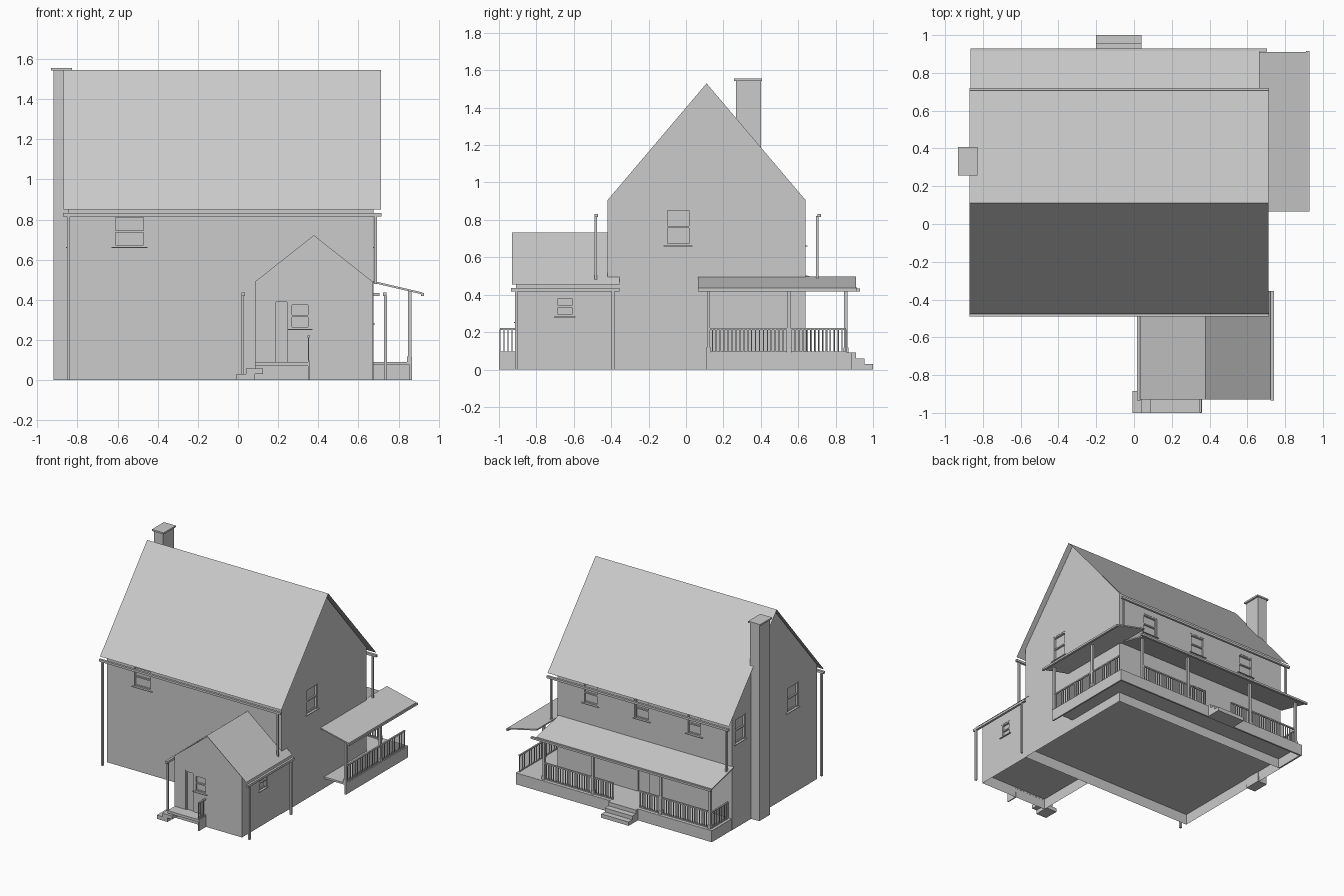
import bpy
import bmesh
from mathutils import Vector

cube = bpy.data.objects.get("Cube")
if cube:
    bpy.data.objects.remove(cube, do_unlink=True)

# One plain grey for the whole house
grey = bpy.data.materials.new("plain_grey")
grey.use_nodes = True
grey.diffuse_color = (0.6, 0.6, 0.6, 1)
grey.node_tree.nodes["Principled BSDF"].inputs["Base Color"].default_value = grey.diffuse_color


def point(p, axis, u):
    return (u, p[0], p[1]) if axis == "x" else (p[0], u, p[1])


def finish(name, bm):
    mesh = bpy.data.meshes.new(name)
    bm.to_mesh(mesh)
    bm.free()
    mesh.materials.append(grey)
    obj = bpy.data.objects.new(name, mesh)
    bpy.context.collection.objects.link(obj)
    return obj


def prism(name, profile, axis, a, b, raised_floor=0):
    """Extrude a closed profile along x (profile is y, z) or y (profile is x, z)."""
    bm = bmesh.new()
    face = bm.faces.new([bm.verts.new(point(p, axis, a)) for p in profile])
    step = Vector((b - a, 0, 0)) if axis == "x" else Vector((0, b - a, 0))
    new = bmesh.ops.extrude_face_region(bm, geom=[face])["geom"]
    bmesh.ops.translate(bm, vec=step, verts=[v for v in new if isinstance(v, bmesh.types.BMVert)])
    bmesh.ops.recalc_face_normals(bm, faces=bm.faces)
    if raised_floor:
        bm.normal_update()
        bottom = min(bm.faces, key=lambda f: f.normal.z)
        bmesh.ops.inset_region(bm, faces=[bottom], thickness=0.006)
        bmesh.ops.translate(bm, vec=(0, 0, raised_floor), verts=bottom.verts)
    return finish(name, bm)


def sheet(name, profile, axis, a, b):
    """Thin roof skin swept from an open profile, facing up."""
    bm = bmesh.new()
    rows = [[bm.verts.new(point(p, axis, u)) for p in profile] for u in (a, b)]
    for i in range(len(profile) - 1):
        face = bm.faces.new((rows[0][i], rows[0][i + 1], rows[1][i + 1], rows[1][i]))
        face.normal_update()
        if face.normal.z < 0:
            face.normal_flip()
    return finish(name, bm)


def box(name, x0, x1, y0, y1, z0, z1):
    return prism(name, [(x0, z0), (x1, z0), (x1, z1), (x0, z1)], "y", y0, y1)


def gable(name, c, half, eave, ridge, axis, a, b):
    return prism(name, [(c - half, 0), (c + half, 0), (c + half, eave),
                        (c, ridge), (c - half, eave)], axis, a, b, raised_floor=0.08)


def slope(name, p, q, axis, a, b, t=0.01):
    return prism(name, [p, q, (q[0], q[1] - t), (p[0], p[1] - t)], axis, a, b)


def opening(name, wall, along, sign, at, u0, u1, z0, z1, door=False):
    """Cut a recess in a wall and fit it with sashes, or with a door leaf."""
    def part(label, ua, ub, da, db, za, zb):
        d0, d1 = sorted((at + sign * da, at + sign * db))
        if along == "x":
            return box(label, ua, ub, d0, d1, za, zb)
        return box(label, d0, d1, ua, ub, za, zb)

    cutter = part(name + "_cutter", u0, u1, -0.018, 0.02, z0, z1)
    cutter.hide_render = True
    mod = wall.modifiers.new("recess", "BOOLEAN")
    mod.operation = "DIFFERENCE"
    mod.solver = "EXACT"
    mod.object = cutter
    bpy.context.view_layer.objects.active = wall
    bpy.ops.object.modifier_apply(modifier=mod.name)
    bpy.data.objects.remove(cutter, do_unlink=True)
    w = 0.01
    if door:
        part(name + "_leaf", u0 + w, u1 - w, -0.018, -0.01, z0, z1 - w)
    else:
        mid = (z0 + z1) / 2
        part(name + "_mid_rail", u0, u1, -0.018, -0.006, mid - w / 2, mid + w / 2)
        part(name + "_bottom_rail", u0, u1, -0.018, -0.008, z0, z0 + w)
        part(name + "_sill", u0 - w, u1 + w, -0.01, 0.01, z0 - 0.005, z0)
    for label, a, b in (("_jamb_a", u0, u0 + w), ("_jamb_b", u1 - w, u1)):
        part(name + label, a, b, -0.018, -0.002, z0, z1)
    part(name + "_head", u0, u1, -0.018, -0.002, z1 - w, z1)


def railing(name, axis, fixed, a, b):
    """Top and bottom rails with evenly spaced balusters."""
    def bar(label, u0, u1, half, z0, z1):
        if axis == "x":
            box(label, u0, u1, fixed - half, fixed + half, z0, z1)
        else:
            box(label, fixed - half, fixed + half, u0, u1, z0, z1)

    bar(name + "_top", a, b, 0.006, 0.212, 0.222)
    bar(name + "_bottom", a, b, 0.004, 0.09, 0.097)
    n = max(2, round((b - a) / 0.021))
    for i in range(n + 1):
        u = a + (b - a) * i / n
        bar(name + "_baluster", u - 0.003, u + 0.003, 0.003, 0.088, 0.215)


def spout(x, y, z0, z1):
    box("downspout", x - 0.007, x + 0.007, y - 0.007, y + 0.007, z0, z1)


# Main house and front wing, with thin roof skins
house = gable("house_walls", 0.11, 0.53, 0.905, 1.53, "x", -0.848, 0.675)
wing = gable("wing_walls", 0.378, 0.294, 0.49, 0.722, "y", -0.91, -0.415)
sheet("main_roof", [(-0.477, 0.85), (0.11, 1.545), (0.708, 0.85)], "x", -0.87, 0.712)
sheet("wing_roof", [(0.033, 0.455), (0.378, 0.732), (0.723, 0.455)], "y", -0.93, -0.42)
sheet("wing_roof_return", [(0.66, 0.506), (0.723, 0.455)], "y", -0.42, -0.355)

# Windows and doors
opening("front_window", house, "x", -1, -0.42, -0.62, -0.46, 0.663, 0.82)
for c in (0.385, -0.065, -0.52):
    opening("back_window", house, "x", 1, 0.64, c - 0.065, c + 0.065, 0.663, 0.82)
opening("right_gable_window", house, "y", 1, 0.675, -0.11, 0.025, 0.663, 0.86)
for a, b in ((-0.19, -0.045), (0.47, 0.6)):
    opening("left_gable_window", house, "y", -1, -0.848, a, b, 0.663, 0.86)
opening("back_door", house, "x", 1, 0.64, -0.14, -0.02, 0.09, 0.39, door=True)
opening("wing_door", wing, "x", -1, -0.91, 0.18, 0.253, 0.09, 0.4, door=True)
opening("wing_window", wing, "x", -1, -0.91, 0.258, 0.36, 0.255, 0.385)
opening("wing_side_window", wing, "y", 1, 0.672, -0.695, -0.6, 0.283, 0.39)

# Chimney
box("chimney", -0.92, -0.84, 0.268, 0.4, 0, 1.545)
box("chimney_cap", -0.931, -0.828, 0.257, 0.407, 1.543, 1.556)

# Gutters and downspouts
for y in (-0.48, 0.712):
    box("main_gutter", -0.872, 0.714, y - 0.009, y + 0.009, 0.815, 0.832)
for x, end in ((0.026, -0.42), (0.732, -0.355)):
    box("wing_gutter", x - 0.009, x + 0.009, -0.935, end, 0.418, 0.436)
spout(-0.845, -0.482, 0, 0.82)
spout(0.685, -0.482, 0.48, 0.82)
spout(0.685, 0.702, 0.48, 0.82)
spout(-0.845, 0.702, 0.48, 0.82)
spout(0.022, -0.907, 0.03, 0.42)
spout(0.735, -0.907, 0, 0.42)
spout(0.735, -0.39, 0, 0.42)

# Wrap-around porch: deck, skirt and roofs
box("back_deck", -0.845, 0.865, 0.64, 0.885, 0.075, 0.09)
box("side_deck", 0.675, 0.865, 0.11, 0.64, 0.075, 0.09)
box("back_skirt", -0.845, 0.865, 0.873, 0.886, 0, 0.088)
box("side_skirt", 0.854, 0.866, 0.11, 0.885, 0, 0.088)
box("end_skirt", -0.846, -0.833, 0.64, 0.885, 0, 0.088)
slope("back_porch_roof", (0.635, 0.505), (0.915, 0.437), "x", -0.865, 0.665)
slope("side_porch_roof", (0.662, 0.497), (0.92, 0.437), "y", 0.065, 0.91)
box("back_porch_gutter", -0.865, 0.705, 0.912, 0.929, 0.418, 0.433)
box("side_porch_gutter", 0.911, 0.928, 0.065, 0.915, 0.418, 0.433)

# Porch posts
posts = [(x, 0.855) for x in (-0.81, -0.38, 0.21, 0.64)] + [(0.855, y) for y in (0.12, 0.55)]
for x, y in posts:
    box("porch_post", x - 0.009, x + 0.009, y - 0.009, y + 0.009, 0.09, 0.447)
    box("post_base", x - 0.013, x + 0.013, y - 0.013, y + 0.013, 0.09, 0.118)

# Porch railings, open at the back steps
railing("side_railing", "y", 0.855, 0.12, 0.855)
railing("back_railing_left", "x", 0.855, 0.04, 0.64)
railing("back_railing_right", "x", 0.855, -0.82, -0.2)
railing("end_railing", "y", -0.82, 0.65, 0.855)

# Back steps
for i in range(3):
    box("back_step", -0.2, 0.04, 0.88, 0.91 + 0.045 * i, 0.06 - 0.03 * i, 0.09 - 0.03 * i)

# Front stoop: landing, side steps, end plate and railing
box("stoop_landing", 0.085, 0.36, -1.0, -0.905, 0.07, 0.09)
box("stoop_step_upper", 0.04, 0.125, -1.0, -0.91, 0.03, 0.058)
box("stoop_step_lower", -0.007, 0.085, -1.0, -0.885, 0, 0.03)
box("stoop_plate", 0.35, 0.358, -1.0, -0.905, 0, 0.088)
railing("stoop_railing", "y", 0.352, -0.995, -0.91)
